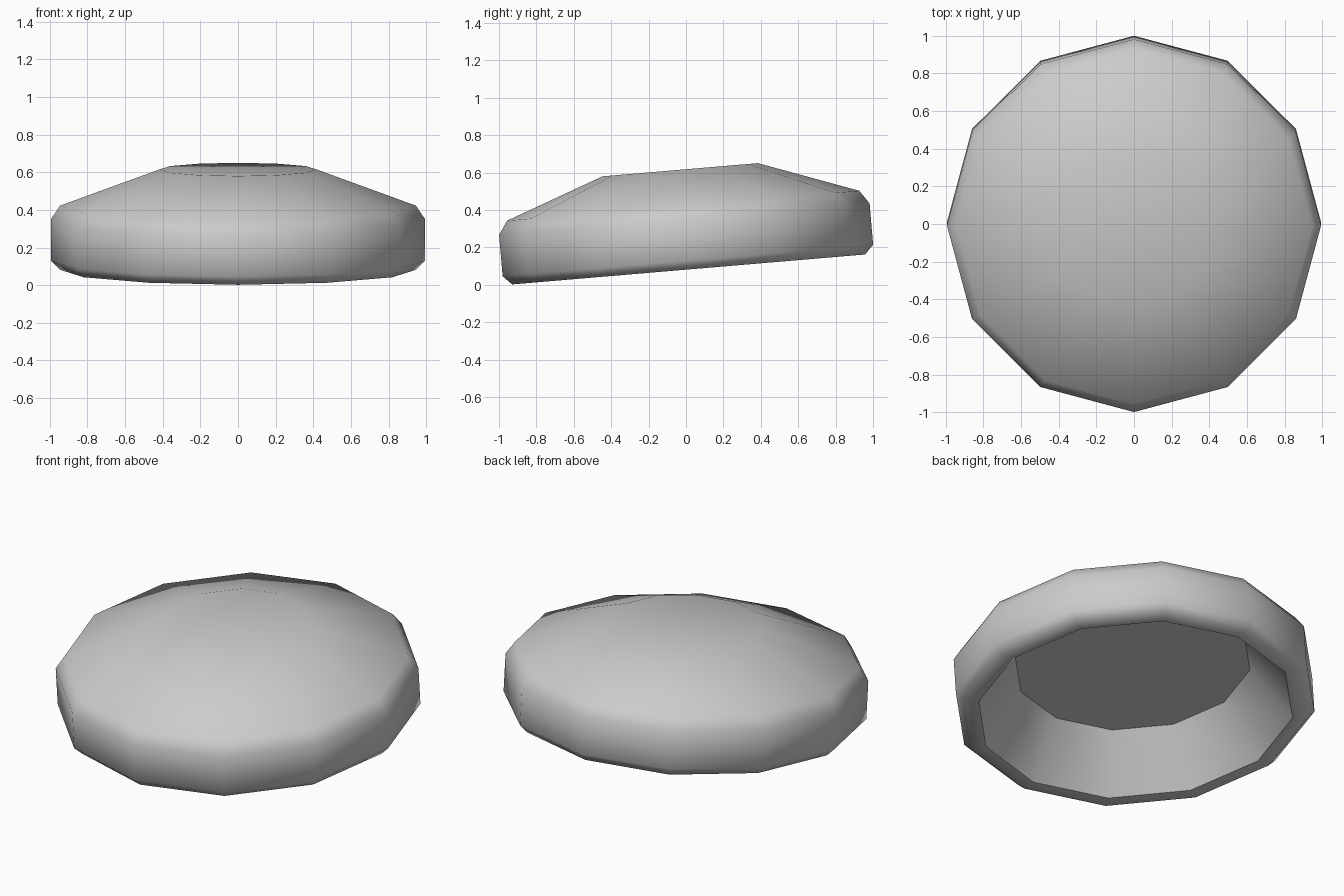
import bpy, bmesh
from math import sin, cos, pi, radians

if "Cube" in bpy.data.objects:
    bpy.data.objects.remove(bpy.data.objects["Cube"])

SIDES = 12

# Cross-section (radius, height): top edge, shoulder, wall, lip, hollow underside
PROFILE = [(0.417, 0.535), (0.945, 0.342), (0.994, 0.27), (0.994, 0.048),
           (0.947, 0.0), (0.87, 0.0), (0.65, 0.30)]


def lathe(name, profile, sides):
    bm = bmesh.new()
    rings = [[bm.verts.new((r * cos(2 * pi * i / sides), r * sin(2 * pi * i / sides), z))
              for i in range(sides)] for r, z in profile]
    for a, b in zip(rings, rings[1:]):
        for i in range(sides):
            j = (i + 1) % sides
            bm.faces.new((a[i], b[i], b[j], a[j]))
    # flat top and flat recessed ceiling
    bm.faces.new(rings[0])
    bm.faces.new(rings[-1][::-1])
    bmesh.ops.recalc_face_normals(bm, faces=bm.faces[:])
    mesh = bpy.data.meshes.new(name)
    bm.to_mesh(mesh)
    bm.free()
    obj = bpy.data.objects.new(name, mesh)
    bpy.context.collection.objects.link(obj)
    return obj


# Hollow cap, tipped up at the back
cap = lathe("cap_shell", PROFILE, SIDES)
cap.rotation_euler = (radians(4.85), 0, 0)
cap.location = (0, 0.014, 0.082)

bpy.context.view_layer.objects.active = cap
cap.select_set(True)
bpy.ops.object.shade_smooth_by_angle(angle=radians(50))
